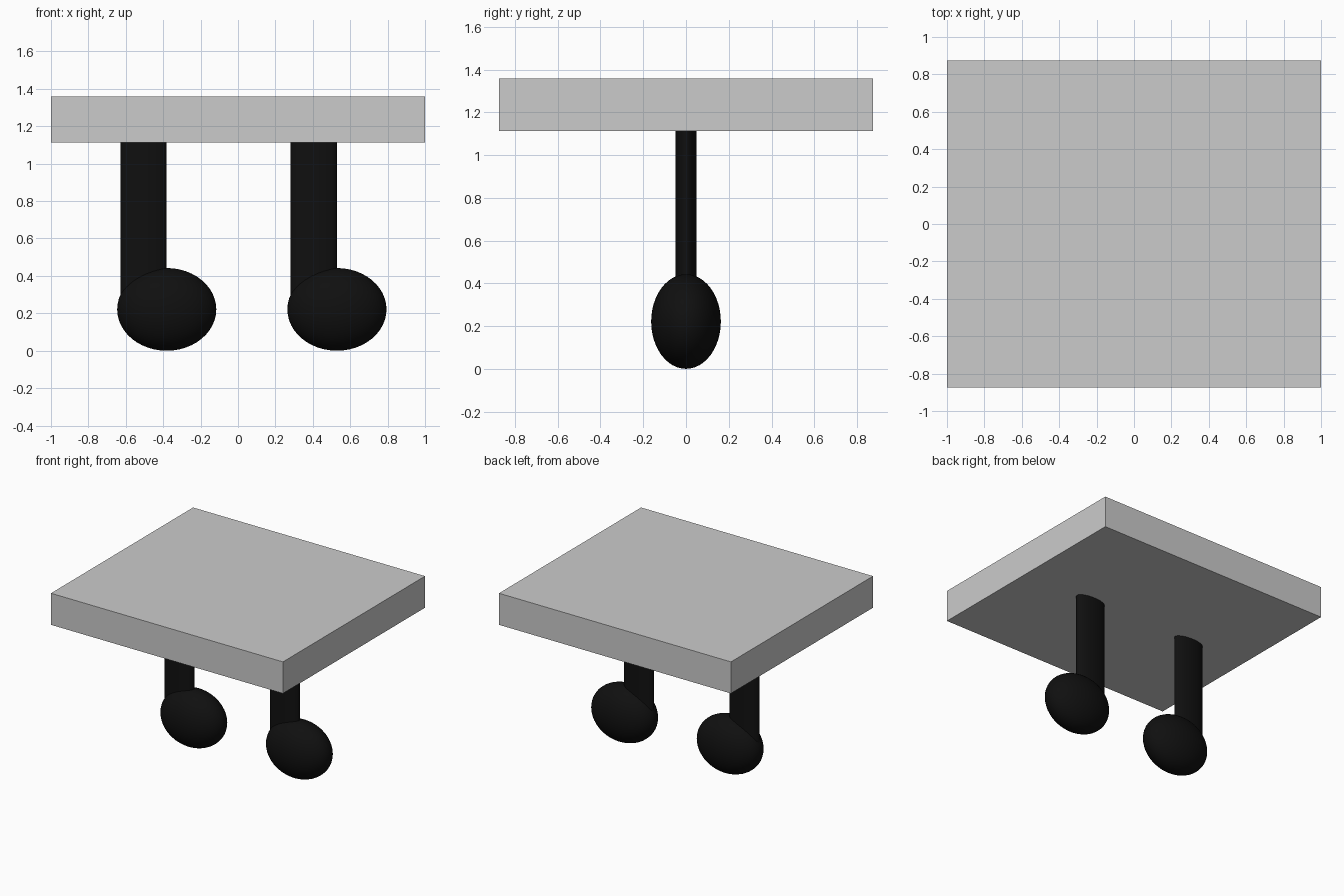
import bpy

if "Cube" in bpy.data.objects:
    bpy.data.objects.remove(bpy.data.objects["Cube"])

black = bpy.data.materials.new("black")
black.diffuse_color = (0.005, 0.005, 0.005, 1)
black.use_nodes = True
black.node_tree.nodes["Principled BSDF"].inputs["Base Color"].default_value = black.diffuse_color


def finish(name, scale, smooth=True):
    ob = bpy.context.object
    ob.name = name
    ob.scale = scale
    bpy.ops.object.transform_apply(location=False, rotation=False, scale=True)
    if smooth:
        ob.data.materials.append(black)
        bpy.ops.object.shade_smooth_by_angle()
    return ob


# Thick rectangular top
bpy.ops.mesh.primitive_cube_add(size=1, location=(0, 0, 1.235))
finish("table_top", (2.0, 1.75, 0.246), smooth=False)

# Two note-shaped legs: flattened oval stem with an ellipsoid foot to its right
STEM_BOTTOM, STEM_TOP = 0.222, 1.112
for side, x in (("left", -0.505), ("right", 0.405)):
    bpy.ops.mesh.primitive_cylinder_add(
        vertices=48, radius=1, depth=STEM_TOP - STEM_BOTTOM,
        location=(x, 0, (STEM_TOP + STEM_BOTTOM) / 2))
    finish(side + "_stem", (0.124, 0.05, 1))

    bpy.ops.mesh.primitive_uv_sphere_add(
        segments=48, ring_count=24, radius=1, location=(x + 0.124, 0, 0.221))
    finish(side + "_foot", (0.265, 0.163, 0.221))
